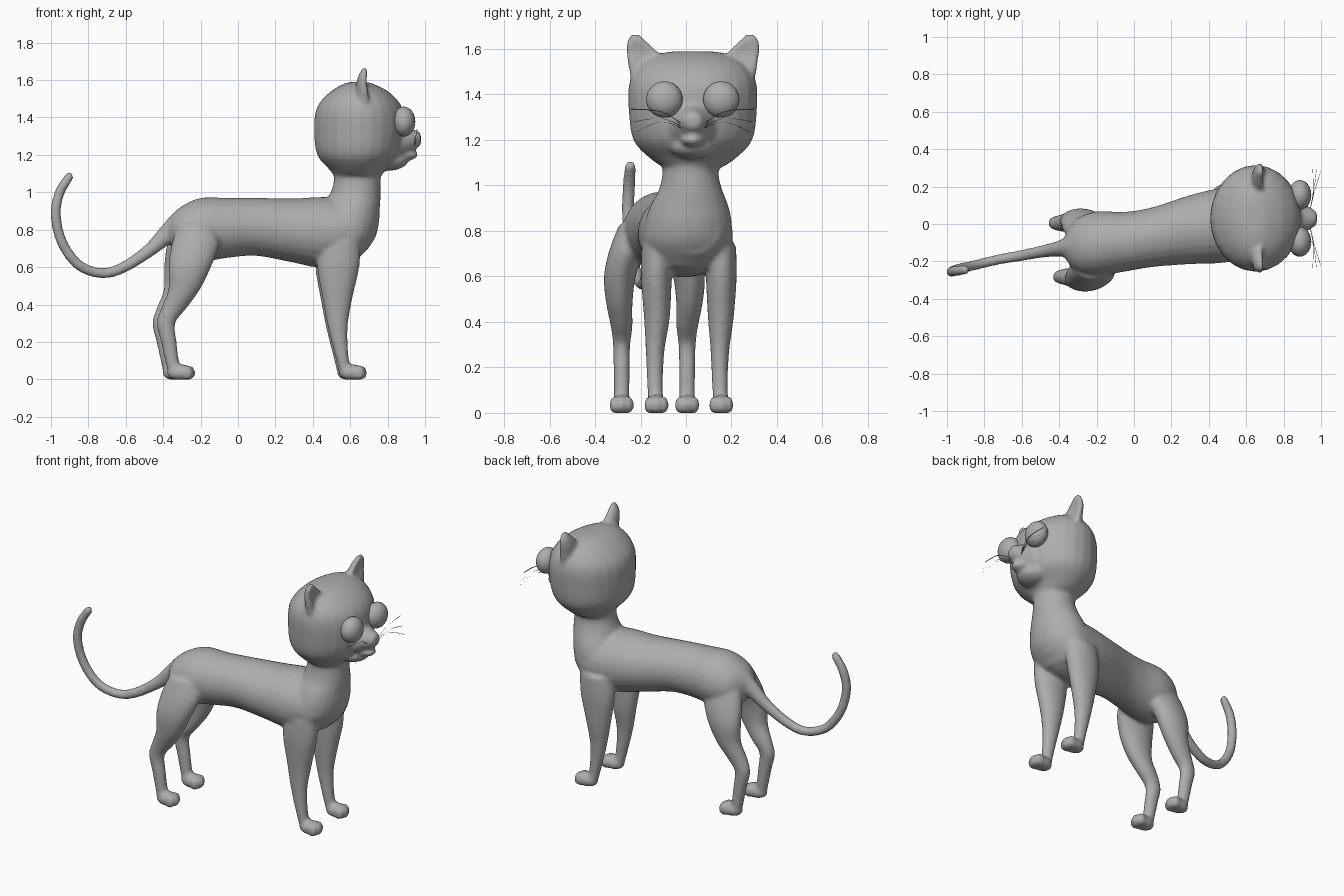
import bpy, bmesh, math
from mathutils import Vector, Matrix

old = bpy.data.objects.get("Cube")
if old:
    bpy.data.objects.remove(old, do_unlink=True)

grey = bpy.data.materials.new("plain_grey")
grey.use_nodes = True
grey.diffuse_color = (0.42, 0.42, 0.42, 1)
grey.node_tree.nodes["Principled BSDF"].inputs["Base Color"].default_value = (0.42, 0.42, 0.42, 1)

X, Y, Z = Vector((1, 0, 0)), Vector((0, 1, 0)), Vector((0, 0, 1))
HEAD_Y = 0.03


def add_object(name, bm):
    bmesh.ops.recalc_face_normals(bm, faces=bm.faces)
    mesh = bpy.data.meshes.new(name)
    bm.to_mesh(mesh)
    bm.free()
    for face in mesh.polygons:
        face.use_smooth = True
    mesh.materials.append(grey)
    obj = bpy.data.objects.new(name, mesh)
    bpy.context.collection.objects.link(obj)
    return obj


def spline(rows, steps=4):
    """Smooth interpolation through rows of numbers."""
    out = []
    for i in range(len(rows) - 1):
        p0, p1 = rows[max(i - 1, 0)], rows[i]
        p2, p3 = rows[i + 1], rows[min(i + 2, len(rows) - 1)]
        for k in range(steps):
            t = k / steps
            out.append([b + 0.5 * t * (c - a + t * (2 * a - 5 * b + 4 * c - d + t * (3 * (b - c) + d - a)))
                        for a, b, c, d in zip(p0, p1, p2, p3)])
    return out + [list(rows[-1])]


def loft(bm, rows, axis=None, sides=24, cup=0.0):
    """Skin elliptical rings; each row is x, y, z, half width, half depth."""
    rows = spline(rows)
    rings = []
    for i, (x, y, z, a, b) in enumerate(rows):
        if axis:
            tangent = axis
        else:
            tangent = Vector(rows[min(i + 1, len(rows) - 1)][:3]) - Vector(rows[max(i - 1, 0)][:3])
        up = Y.cross(tangent).normalized()
        ring = []
        for k in range(sides):
            ang = 2 * math.pi * k / sides
            s = math.sin(ang)
            depth = b * s - (cup * a * s * s if s > 0 else 0)
            ring.append(bm.verts.new(Vector((x, y, z)) + Y * a * math.cos(ang) + up * depth))
        rings.append(ring)
    for r, q in zip(rings, rings[1:]):
        for k in range(sides):
            n = (k + 1) % sides
            bm.faces.new((r[k], r[n], q[n], q[k]))
    bm.faces.new(rings[0])
    bm.faces.new(rings[-1])


def ball(bm, centre, radii, floor=None):
    mat = Matrix.Translation(centre) @ Matrix.Diagonal((*radii, 1))
    made = bmesh.ops.create_uvsphere(bm, u_segments=24, v_segments=16, radius=1, matrix=mat)
    if floor is not None:
        for v in made["verts"]:
            v.co.z = max(v.co.z, floor)


bm = bmesh.new()

# Torso
loft(bm, [(-.37, -.12, .80, .06, .06), (-.31, -.115, .79, .14, .13), (-.2, -.105, .80, .172, .17),
          (-.05, -.095, .81, .16, .16), (.1, -.07, .815, .16, .155), (.3, -.03, .795, .185, .172),
          (.45, -.01, .785, .2, .19), (.6, .01, .79, .195, .17), (.70, .02, .81, .13, .11)], X)

# Chest and neck
loft(bm, [(.56, .005, .64, .13, .08), (.57, .005, .74, .19, .155), (.585, .01, .83, .192, .168),
          (.605, .015, .91, .172, .153), (.625, .02, .98, .14, .138), (.637, .02, 1.06, .123, .125),
          (.64, .03, 1.18, .13, .13)], Z)

# Skull
loft(bm, [(.64, HEAD_Y, 1.08, .13, .12), (.64, HEAD_Y, 1.12, .19, .15), (.645, HEAD_Y, 1.2, .262, .222),
          (.65, HEAD_Y, 1.33, .282, .243), (.65, HEAD_Y, 1.45, .28, .23), (.65, HEAD_Y, 1.53, .235, .165),
          (.645, HEAD_Y, 1.575, .16, .09), (.645, HEAD_Y, 1.59, .08, .04)], Z)

# Muzzle, nose and chin
loft(bm, [(.72, HEAD_Y, 1.25, .2, .14), (.8, HEAD_Y, 1.26, .15, .125), (.88, HEAD_Y, 1.27, .095, .09),
          (.94, HEAD_Y, 1.28, .06, .055), (.978, HEAD_Y, 1.285, .035, .035)], X)
ball(bm, (.895, HEAD_Y, 1.2), (.068, .055, .03))
ball(bm, (.8, HEAD_Y, 1.17), (.11, .1, .055))

# Ears, cupped on the front
for side in (-1, 1):
    loft(bm, [(.68, HEAD_Y + side * .17, 1.45, .1, .06), (.68, HEAD_Y + side * .195, 1.53, .09, .055),
              (.675, HEAD_Y + side * .225, 1.59, .068, .042), (.68, HEAD_Y + side * .247, 1.635, .043, .032),
              (.683, HEAD_Y + side * .252, 1.665, .018, .015)], Z, cup=0.5)


def paw(x, y):
    ball(bm, (x, y, .035), (.075, .05, .045), 0)
    for k in (-1, 0, 1):
        ball(bm, (x + .045 - .012 * abs(k), y + k * .031, .034), (.034, .023, .04), 0)


# Front legs: paw centre, knee centre, forward shift
for y, side, shift in ((-.13, -1, .006), (.155, 1, -.004)):
    loft(bm, [(.54 + shift, y + side * -.005, .74, .07, .11), (.53 + shift, y, .6, .068, .113),
              (.525 + shift, y - side * .002, .42, .057, .078), (.528 + shift, y - .006, .27, .041, .052),
              (.55 + shift, y - .006, .12, .035, .036), (.57 + shift, y, .03, .034, .034)], Z)
    paw(.607 + shift, y)

# Hind legs with haunch and hock
for y, side, shift in ((-.283, -1, .012), (.005, 1, -.012)):
    loft(bm, [(-.23 + shift, y - side * .06, .83, .07, .10), (-.24 + shift, y - side * .025, .72, .078, .128),
              (-.27 + shift, y + side * .008, .6, .07, .114), (-.30 + shift, y + side * .01, .48, .058, .085),
              (-.355 + shift, y, .38, .048, .068), (-.397 + shift, y, .3, .038, .05),
              (-.382 + shift, y, .2, .036, .042), (-.365 + shift, y, .1, .035, .037),
              (-.35 + shift, y, .03, .035, .036)], Z)
    paw(-.318 + shift, y)

# Tail
loft(bm, [(-.31, -.115, .83, .07, .07), (-.39, -.13, .765, .045, .05), (-.48, -.145, .685, .034, .036),
          (-.61, -.17, .6, .03, .03), (-.725, -.19, .567, .028, .028), (-.85, -.22, .61, .028, .028),
          (-.94, -.24, .73, .028, .028), (-.975, -.255, .88, .028, .028), (-.953, -.25, 1.0, .028, .027),
          (-.9, -.245, 1.085, .025, .023), (-.887, -.245, 1.098, .012, .012)])

# Fuse the parts into one skin
body = add_object("cat_body", bm)
remesh = body.modifiers.new("fuse", "REMESH")
remesh.mode = "VOXEL"
remesh.voxel_size = 0.011
remesh.use_smooth_shade = True
soften = body.modifiers.new("soften", "SMOOTH")
soften.factor = 0.5
soften.iterations = 7

# Eyes
for label, side in (("left", 1), ("right", -1)):
    bm = bmesh.new()
    ball(bm, (.887, HEAD_Y + side * .125, 1.378), (.061, .08, .08))
    add_object(label + "_eye", bm)

# Whiskers
for label, side in (("left", 1), ("right", -1)):
    for n, (tip_x, mid_z, tip_z) in enumerate(((.955, 1.325, 1.335), (.975, 1.295, 1.28), (.998, 1.28, 1.235))):
        bm = bmesh.new()
        loft(bm, [(.94, HEAD_Y + side * .04, 1.265 - n * .008, .002, .002),
                  (.958 + n * .003, HEAD_Y + side * .14, mid_z, .002, .002),
                  (tip_x, HEAD_Y + side * (.27 - n * .01), tip_z, .001, .001)], sides=6)
        # Keep the hair round although it runs sideways
        for i, v in enumerate(bm.verts):
            v.co.z += .002 * math.sin(math.pi * (i % 6) / 3)
        add_object(f"{label}_whisker_{n + 1}", bm)
